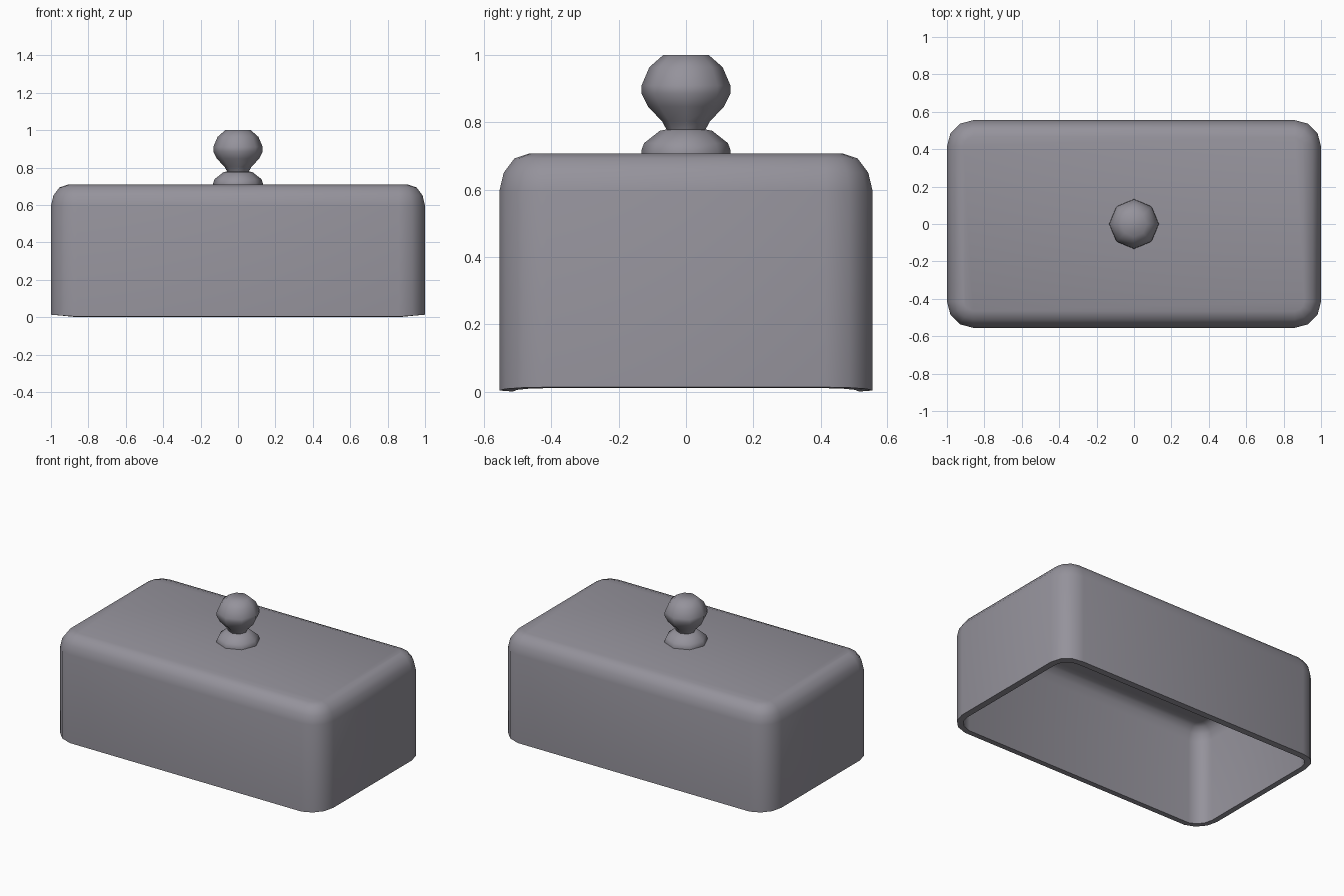
import bpy, bmesh, math

if "Cube" in bpy.data.objects:
    bpy.data.objects.remove(bpy.data.objects["Cube"])

grey = bpy.data.materials.new("warm grey glaze")
grey.diffuse_color = (0.30, 0.29, 0.33, 1)
grey.use_nodes = True
grey.node_tree.nodes["Principled BSDF"].inputs["Base Color"].default_value = grey.diffuse_color


def loft(name, rings, cap_start, cap_end, angle):
    """Skin a list of equal-length point rings into one object."""
    bm = bmesh.new()
    loops = [[bm.verts.new(p) for p in ring] for ring in rings]
    for a, b in zip(loops, loops[1:]):
        n = len(a)
        for i in range(n):
            j = (i + 1) % n
            bm.faces.new((a[i], a[j], b[j], b[i]))
    if cap_start:
        bm.faces.new(loops[0][::-1])
    if cap_end:
        bm.faces.new(loops[-1])
    bmesh.ops.recalc_face_normals(bm, faces=bm.faces)
    me = bpy.data.meshes.new(name)
    bm.to_mesh(me)
    bm.free()
    me.materials.append(grey)
    ob = bpy.data.objects.new(name, me)
    bpy.context.collection.objects.link(ob)
    bpy.ops.object.select_all(action='DESELECT')
    ob.select_set(True)
    bpy.context.view_layer.objects.active = ob
    bpy.ops.object.shade_smooth_by_angle(angle=math.radians(angle))
    return ob


def rounded_rect(inset, z, end_lift=0.0, segs=3):
    """Rounded rectangle ring; end_lift raises the short ends a little."""
    r = 0.14 - inset
    hx, hy = 1.0 - inset, 0.555 - inset
    pts = []
    for q, (sx, sy) in enumerate([(1, 1), (-1, 1), (-1, -1), (1, -1)]):
        for k in range(segs + 1):
            a = math.pi / 2 * (q + k / segs)
            lift = end_lift * abs(math.cos(a))
            pts.append((sx * (hx - r) + r * math.cos(a),
                        sy * (hy - r) + r * math.sin(a), z + lift))
    return pts


# hollow lid: inside ceiling, inside wall, rim, outside wall, rounded top
lid = [(0.115, 0.665, 0), (0.08, 0.655, 0), (0.053, 0.62, 0), (0.04, 0.57, 0),
       (0.04, 0.0, 0.01), (0.0, 0.003, 0.01),
       (0.0, 0.595, 0), (0.013, 0.65, 0), (0.045, 0.693, 0), (0.09, 0.708, 0)]
loft("lid_shell", [rounded_rect(*s) for s in lid], True, True, 40)

# eight-sided turned knob: flange, neck, ball with flat top
knob = [(0.133, 0.70), (0.133, 0.715), (0.125, 0.738), (0.078, 0.775),
        (0.058, 0.779), (0.071, 0.803), (0.113, 0.847), (0.132, 0.886),
        (0.132, 0.91), (0.109, 0.964), (0.068, 1.0)]
loft("knob", [[(r * math.cos(i * math.pi / 4), r * math.sin(i * math.pi / 4), z)
               for i in range(8)] for r, z in knob], True, True, 46)
